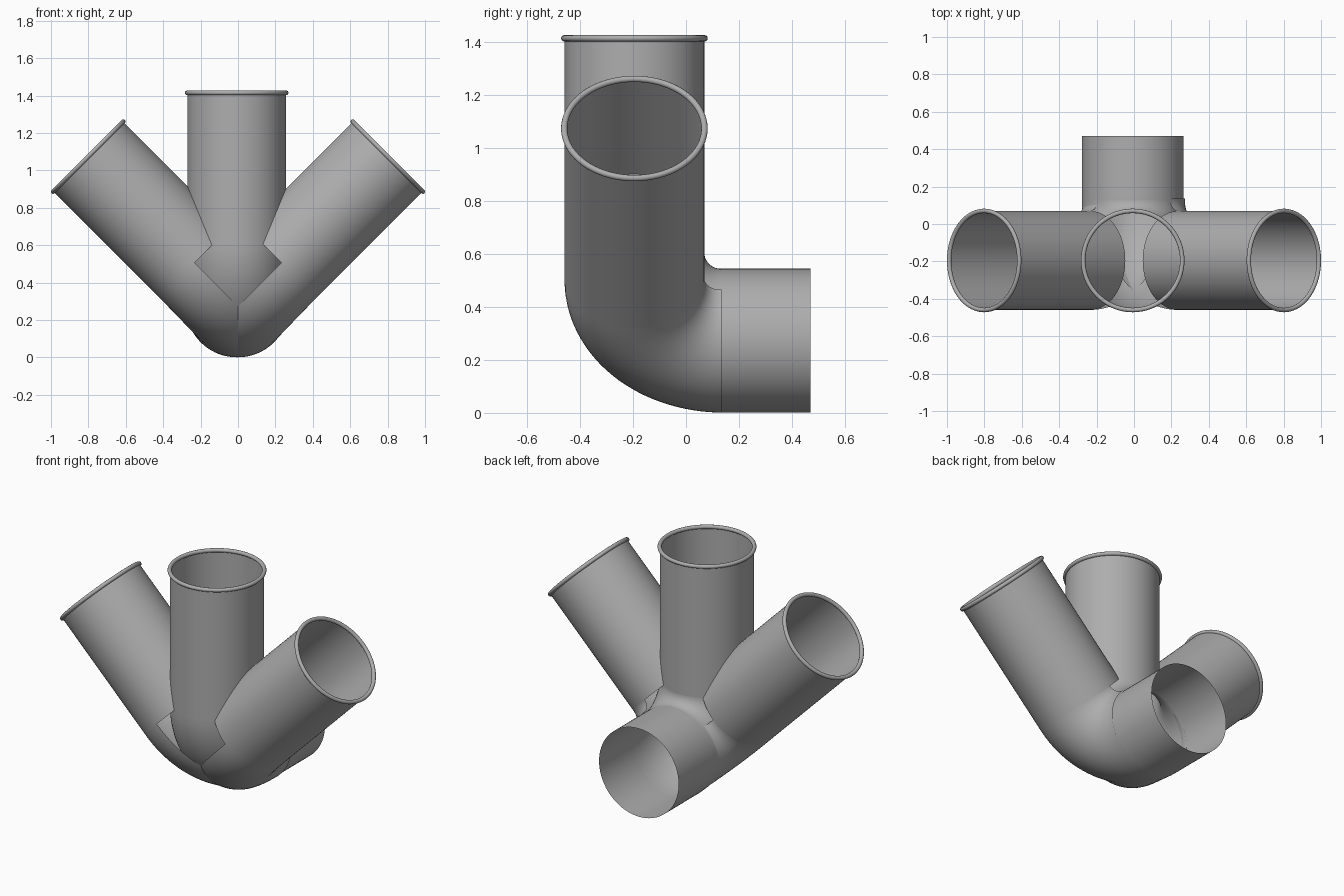
import bpy, bmesh, math
from mathutils import Matrix, Vector

if bpy.data.objects.get("Cube"):
    bpy.data.objects.remove(bpy.data.objects["Cube"])

SEG = 72            # sides of each round pipe
BEND = 0.33         # centre line radius of the elbows
R_BRANCH = 0.264
R_INLET = 0.272
AXIS_Z = 0.273      # height of the inlet axis
Y_BEND = 0.135      # where the inlet meets the elbows
Y_BRANCH = Y_BEND - BEND

metal = bpy.data.materials.new("grey metal")
metal.use_nodes = True
GREY = (0.42, 0.42, 0.42, 1)
metal.diffuse_color = GREY
metal.node_tree.nodes["Principled BSDF"].inputs["Base Color"].default_value = GREY


def finish(obj, matrix):
    obj.data.transform(matrix)
    obj.data.materials.append(metal)
    for p in obj.data.polygons:
        p.use_smooth = True


def tube(name, rings, matrix, start=0.0, sweep=2 * math.pi):
    """Skin rings of (centre, up direction, radius); every ring also spans x."""
    full = sweep > 6
    n = SEG if full else SEG // 2
    bm = bmesh.new()
    loops = []
    for centre, up, radius in rings:
        loop = []
        for i in range(n if full else n + 1):
            a = start + sweep * i / n
            offset = Vector((math.cos(a), 0, 0)) + Vector(up) * math.sin(a)
            loop.append(bm.verts.new(Vector(centre) + offset * radius))
        loops.append(loop)
    for low, high in zip(loops, loops[1:]):
        for i in range(n):
            j = (i + 1) % len(low)
            bm.faces.new((low[i], low[j], high[j], high[i]))
    mesh = bpy.data.meshes.new(name)
    bm.to_mesh(mesh)
    bm.free()
    obj = bpy.data.objects.new(name, mesh)
    bpy.context.collection.objects.link(obj)
    finish(obj, matrix)


def elbow_rings(steps=28):
    """Quarter bend from the inlet direction (y) to the branch direction (z)."""
    rings = []
    for i in range(steps + 1):
        t = i / steps
        a = t * math.pi / 2
        out = Vector((0, -math.sin(a), -math.cos(a)))
        centre = Vector((0, Y_BEND, BEND)) + out * BEND
        rings.append((centre, -out, R_INLET + (R_BRANCH - R_INLET) * t))
    return rings


def branch(side, angle, x, length, start, sweep):
    """Elbow, straight pipe and rolled lip, tilted about the inlet axis."""
    place = Matrix.Translation((x, 0, AXIS_Z)) @ Matrix.Rotation(angle, 4, 'Y')
    tube(side + "_elbow", elbow_rings(), place, start, sweep)
    tube(side + "_pipe", [((0, Y_BRANCH, z), (0, 1, 0), R_BRANCH)
                          for z in (BEND, length)], place)
    bpy.ops.mesh.primitive_torus_add(major_segments=SEG, minor_segments=12,
                                     major_radius=R_BRANCH + 0.001, minor_radius=0.012)
    lip = bpy.context.object
    lip.name = side + "_lip"
    finish(lip, place @ Matrix.Translation((0, Y_BRANCH, length)))


# Middle branch has a whole elbow, the side branches only its outer half
MID_X = -0.007
branch("middle", 0, MID_X, 1.142, 0, 2 * math.pi)
branch("left", math.pi / 4, 0, 1.133, -math.pi / 2, math.pi)
branch("right", -math.pi / 4, 0, 1.133, math.pi / 2, math.pi)

# Inlet pipe at the back
tube("inlet_pipe", [((0, y, 0), (0, 0, 1), R_INLET) for y in (0.47, Y_BEND)],
     Matrix.Translation((MID_X, 0, AXIS_Z)))
